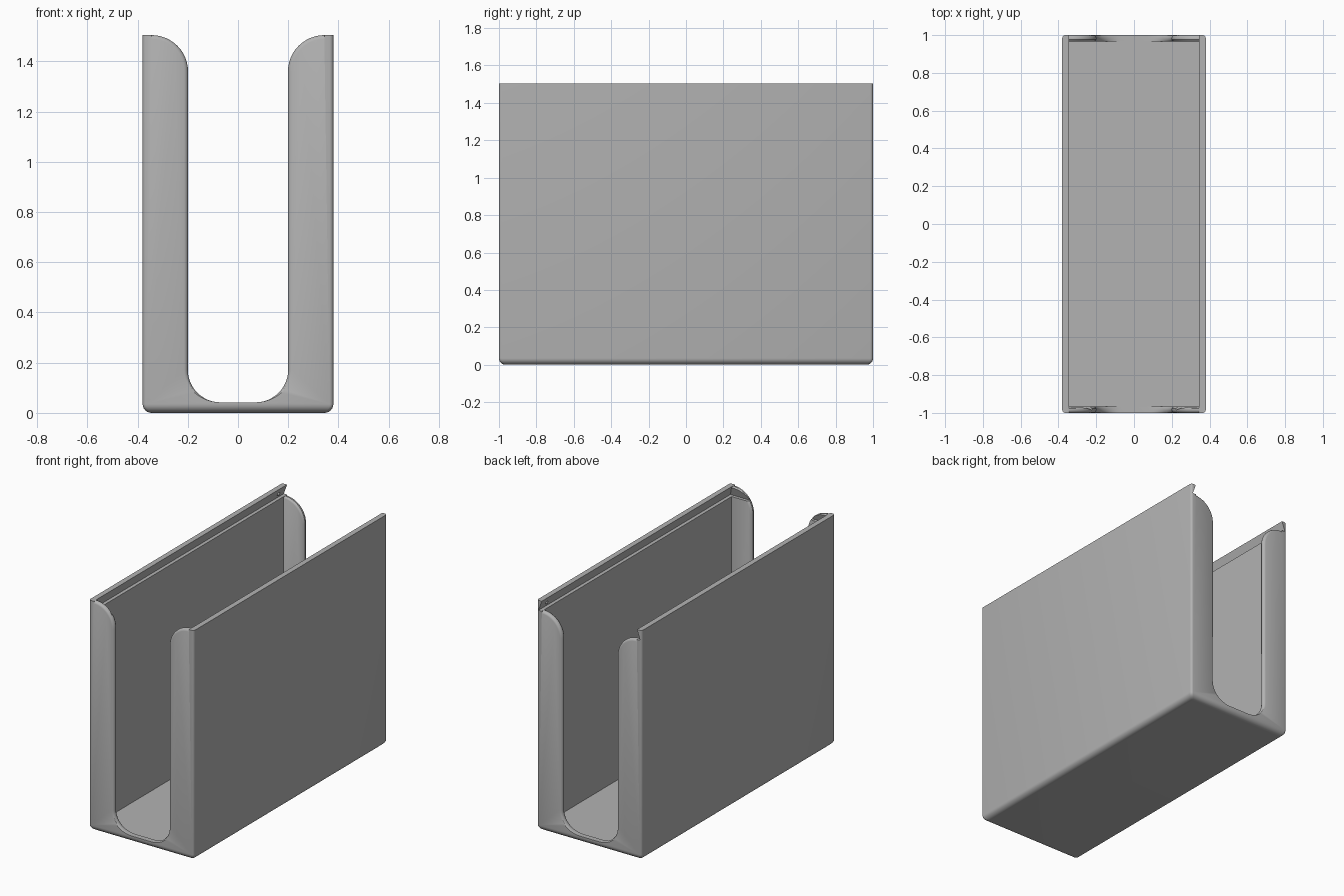
import bpy, bmesh
from math import sin, cos, pi

cube = bpy.data.objects.get("Cube")
if cube:
    bpy.data.objects.remove(cube, do_unlink=True)

HX, HY, H = 0.38, 1.0, 1.505      # half width, half depth, height
IX, IY, FLOOR = 0.345, 0.965, 0.036
LEDGE = 1.44                      # bottom of the lid groove

grey = bpy.data.materials.new("light grey plastic")
grey.use_nodes = True
grey.diffuse_color = (0.448, 0.448, 0.448, 1)
grey.node_tree.nodes["Principled BSDF"].inputs["Base Color"].default_value = grey.diffuse_color


def loft(name, rings):
    """Skin matching rings of points into a closed solid."""
    bm = bmesh.new()
    loops = [[bm.verts.new(p) for p in ring] for ring in rings]
    n = len(loops[0])
    for a, b in zip(loops, loops[1:]):
        for i in range(n):
            j = (i + 1) % n
            bm.faces.new((a[i], a[j], b[j], b[i]))
    bm.faces.new(loops[0])
    bm.faces.new(loops[-1])
    bmesh.ops.recalc_face_normals(bm, faces=bm.faces)
    mesh = bpy.data.meshes.new(name)
    bm.to_mesh(mesh)
    bm.free()
    mesh.materials.append(grey)
    obj = bpy.data.objects.new(name, mesh)
    bpy.context.collection.objects.link(obj)
    return obj


def rounded_rect(hx, hy, z, r=0.015, steps=4):
    pts = []
    for k, (sx, sy) in enumerate([(1, 1), (-1, 1), (-1, -1), (1, -1)]):
        for s in range(steps + 1):
            a = (k + s / steps) * pi / 2
            pts.append((sx * (hx - r) + r * cos(a), sy * (hy - r) + r * sin(a), z))
    return pts


def rect(hx, y0, y1, z):
    return [(-hx, y0, z), (hx, y0, z), (hx, y1, z), (-hx, y1, z)]


def slot_outline(y, flare, top, steps=12):
    """U-shaped opening that curves outward over the tops of the flanges."""
    right = []
    for s in range(steps + 1):
        a = (s / steps - 1) * pi / 2
        right.append((0.07 + (0.13 + flare) * cos(a), 0.172 + 0.13 * sin(a)))
    r = 0.145 - flare
    for s in range(steps + 1):
        a = pi - s / steps * pi / 2
        right.append((0.344 + r * cos(a), top - 0.145 + r * sin(a)))
    right.append((0.344, 1.6))
    left = [(-x, z) for x, z in reversed(right)]
    return [(x, y, z) for x, z in right + left]


# Outer shell with a rounded bottom edge
R = 0.035
rings = []
for s in range(7):
    a = s / 6 * pi / 2
    inset = R * (1 - sin(a))
    rings.append(rounded_rect(HX - inset, HY - inset, R * (1 - cos(a))))
rings.append(rounded_rect(HX, HY, H))
holder = loft("holder_body", rings)

# Inner cavity and undercut lid groove, open at the back
cutters = [
    loft("cavity_cutter", [rect(IX, -IY, IY, z) for z in (FLOOR, 1.6)]),
    loft("lid_groove_cutter", [rect(0.368, -0.985, 1.1, LEDGE),
                               rect(IX, -IY, 1.1, H),
                               rect(IX, -IY, 1.1, 1.6)]),
]

# Front and back openings with softened edges
stations = [(0.94, 0.012), (0.965, 0.012), (0.969, 0.005), (0.977, 0),
            (0.985, 0), (0.991, 0.002), (0.997, 0.007), (1.0, 0.015), (1.03, 0.015)]
for name, side, top in (("front", -1, H), ("back", 1, LEDGE)):
    cutters.append(loft(name + "_slot_cutter",
                        [slot_outline(side * y, d, top) for y, d in stations]))

for cutter in cutters:
    cutter.hide_render = True
    mod = holder.modifiers.new(cutter.name, 'BOOLEAN')
    mod.operation = 'DIFFERENCE'
    mod.solver = 'EXACT'
    mod.object = cutter

# Bake the cuts and discard the helpers
depsgraph = bpy.context.evaluated_depsgraph_get()
baked = bpy.data.meshes.new_from_object(holder.evaluated_get(depsgraph))
holder.modifiers.clear()
holder.data = baked
for cutter in cutters:
    bpy.data.objects.remove(cutter, do_unlink=True)

# Small detent bumps that hold the lid near the back
parts = [holder]
for name, side in (("left", 1), ("right", -1)):
    bpy.ops.mesh.primitive_uv_sphere_add(segments=16, ring_count=8, radius=0.012,
                                         location=(side * 0.361, 0.93, 1.468))
    bump = bpy.context.object
    bump.name = name + "_lid_detent"
    bump.data.materials.append(grey)
    parts.append(bump)

for obj in parts:
    bpy.ops.object.select_all(action='DESELECT')
    obj.select_set(True)
    bpy.context.view_layer.objects.active = obj
    bpy.ops.object.shade_smooth_by_angle(angle=pi / 6)
